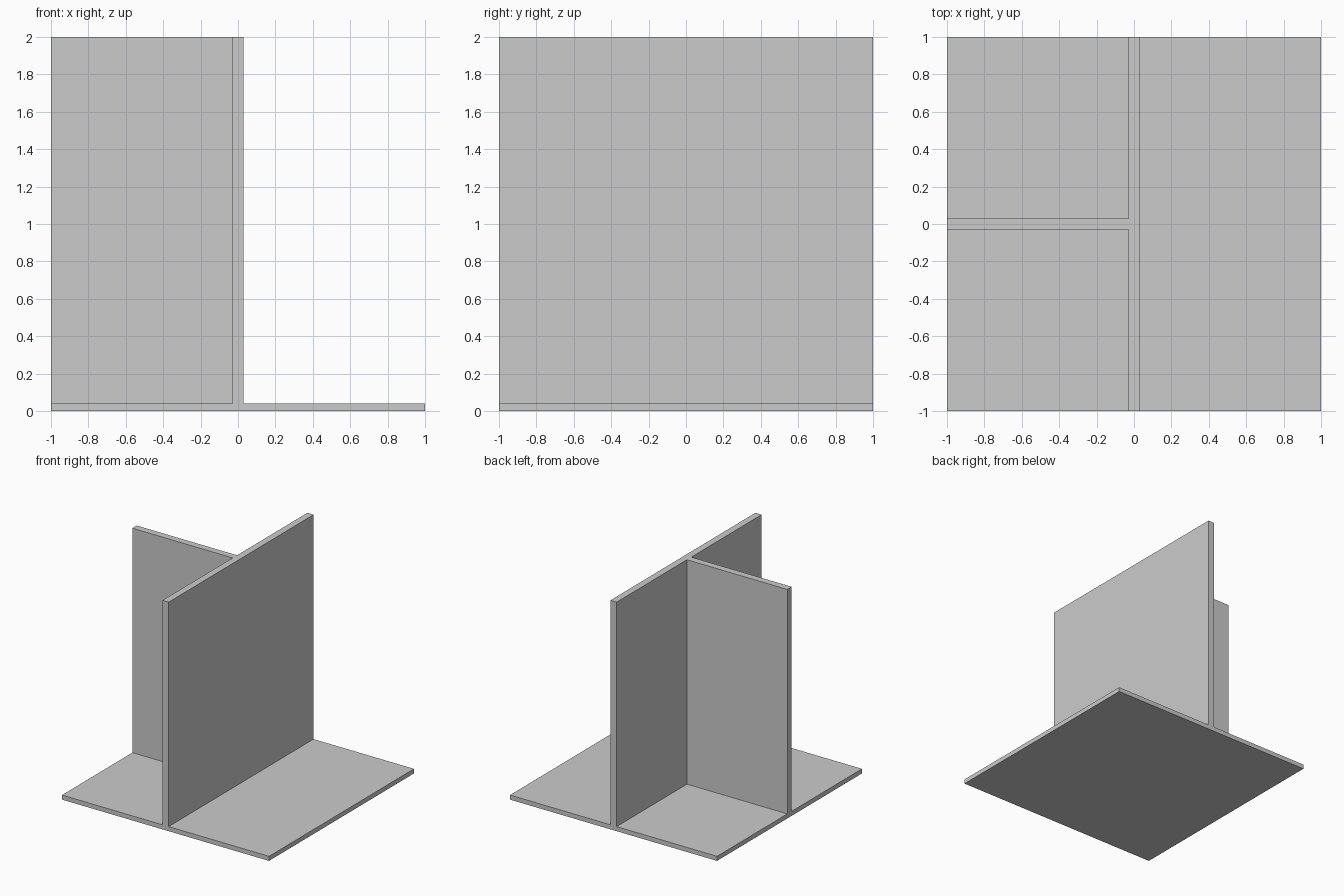
import bpy, bmesh, math
from mathutils import Matrix

if "Cube" in bpy.data.objects:
    bpy.data.objects.remove(bpy.data.objects["Cube"])

BASE = 0.04    # floor thickness
HALF = 0.03    # half the wall thickness
TOP = 2.0      # wall height

grey = bpy.data.materials.new("light_grey")
grey.diffuse_color = (0.6, 0.6, 0.6, 1)
grey.use_nodes = True
grey.node_tree.nodes["Principled BSDF"].inputs["Base Color"].default_value = grey.diffuse_color

# Square floor slab
bm = bmesh.new()
bmesh.ops.create_cube(bm, size=1, matrix=Matrix.Translation((0, 0, BASE / 2))
                      @ Matrix.Diagonal((2, 2, BASE, 1)))

# Cut the outlines of the walls into the slab
for axis in ((1, 0, 0), (0, 1, 0)):
    for side in (-HALF, HALF):
        bmesh.ops.bisect_plane(bm, geom=bm.verts[:] + bm.edges[:] + bm.faces[:],
                               plane_co=[a * side for a in axis], plane_no=axis)

# Raise the T-shaped walls: a full-depth wall and a partition on its left
def in_wall(face):
    c = face.calc_center_median()
    return face.normal.z > 0.9 and (abs(c.x) < HALF or (c.x < 0 and abs(c.y) < HALF))

bm.normal_update()
footprint = [f for f in bm.faces if in_wall(f)]
raised = bmesh.ops.extrude_face_region(bm, geom=footprint)["geom"]
old = [f for f in footprint if f.is_valid]
if old:
    bmesh.ops.delete(bm, geom=old, context='FACES')
for v in raised:
    if isinstance(v, bmesh.types.BMVert):
        v.co.z = TOP

# Merge flush faces
bmesh.ops.dissolve_limit(bm, angle_limit=math.radians(1),
                         verts=bm.verts[:], edges=bm.edges[:])
bmesh.ops.recalc_face_normals(bm, faces=bm.faces[:])

mesh = bpy.data.meshes.new("floor_with_walls")
bm.to_mesh(mesh)
bm.free()
mesh.materials.append(grey)
bpy.context.collection.objects.link(bpy.data.objects.new("floor_with_walls", mesh))
